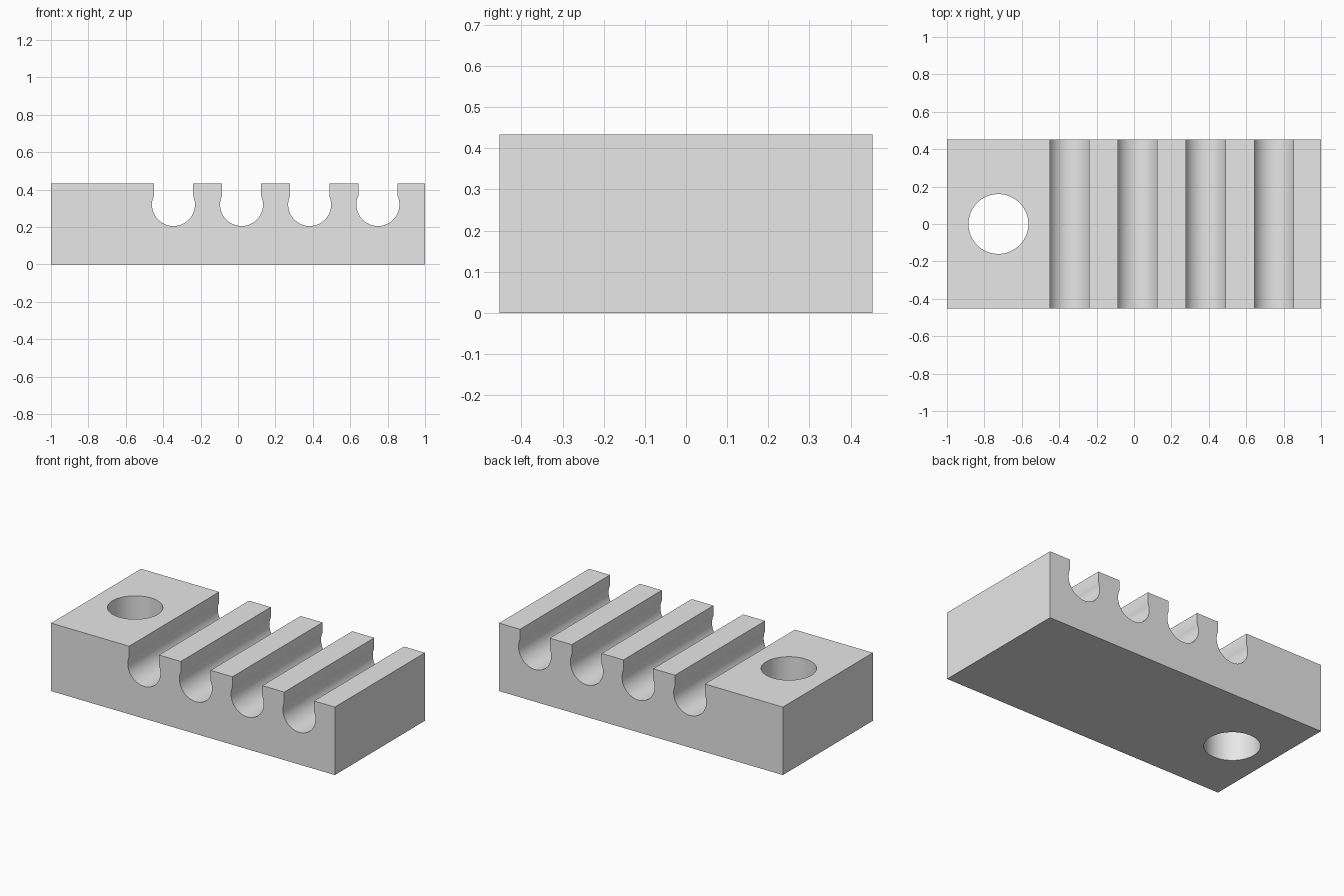
import bpy, bmesh, math

if "Cube" in bpy.data.objects:
    bpy.data.objects.remove(bpy.data.objects["Cube"])

LENGTH, DEPTH, HEIGHT = 2.0, 0.906, 0.433
SLOT_X = [-0.345, 0.019, 0.383, 0.748]   # slot centres
SLOT_R, SLOT_Z, NECK = 0.115, 0.32, 0.105
HOLE_X, HOLE_R = -0.725, 0.16

grey = bpy.data.materials.new("light grey")
grey.diffuse_color = (0.8, 0.8, 0.8, 1)
grey.use_nodes = True
grey.node_tree.nodes["Principled BSDF"].inputs["Base Color"].default_value = grey.diffuse_color


def slot_outline(cx, steps=32):
    """Keyhole slot: straight neck opening into a round channel."""
    tilt = math.acos(NECK / SLOT_R)
    start, end = math.pi - tilt, 2 * math.pi + tilt
    pts = [(cx - NECK, HEIGHT)]
    for i in range(steps + 1):
        a = start + (end - start) * i / steps
        pts.append((cx + SLOT_R * math.cos(a), SLOT_Z + SLOT_R * math.sin(a)))
    return pts + [(cx + NECK, HEIGHT)]


# Block side profile with the four slots along its top edge
profile = [(-LENGTH / 2, 0), (-LENGTH / 2, HEIGHT)]
for x in SLOT_X:
    profile += slot_outline(x)
profile += [(LENGTH / 2, HEIGHT), (LENGTH / 2, 0)]

# Extrude the profile through the depth
bm = bmesh.new()
face = bm.faces.new([bm.verts.new((x, -DEPTH / 2, z)) for x, z in profile])
ext = bmesh.ops.extrude_face_region(bm, geom=[face])
bmesh.ops.translate(bm, vec=(0, DEPTH, 0),
                    verts=[g for g in ext["geom"] if isinstance(g, bmesh.types.BMVert)])
bmesh.ops.recalc_face_normals(bm, faces=bm.faces)
mesh = bpy.data.meshes.new("slotted_block")
bm.to_mesh(mesh)
bm.free()
block = bpy.data.objects.new("slotted_block", mesh)
bpy.context.collection.objects.link(block)
mesh.materials.append(grey)

# Round mounting hole through the solid end
bpy.ops.mesh.primitive_cylinder_add(vertices=64, radius=HOLE_R, depth=1,
                                    location=(HOLE_X, 0, HEIGHT / 2))
cutter = bpy.context.object
cutter.name = "hole_cutter"
cutter.data.materials.append(grey)
cut = block.modifiers.new("mounting_hole", "BOOLEAN")
cut.operation = "DIFFERENCE"
cut.solver = "EXACT"
cut.object = cutter

# Apply the cut, remove the cutter and smooth the round walls
bpy.ops.object.select_all(action="DESELECT")
block.select_set(True)
bpy.context.view_layer.objects.active = block
bpy.ops.object.modifier_apply(modifier=cut.name)
bpy.data.objects.remove(cutter, do_unlink=True)
bpy.ops.object.shade_smooth_by_angle(angle=math.radians(30))
